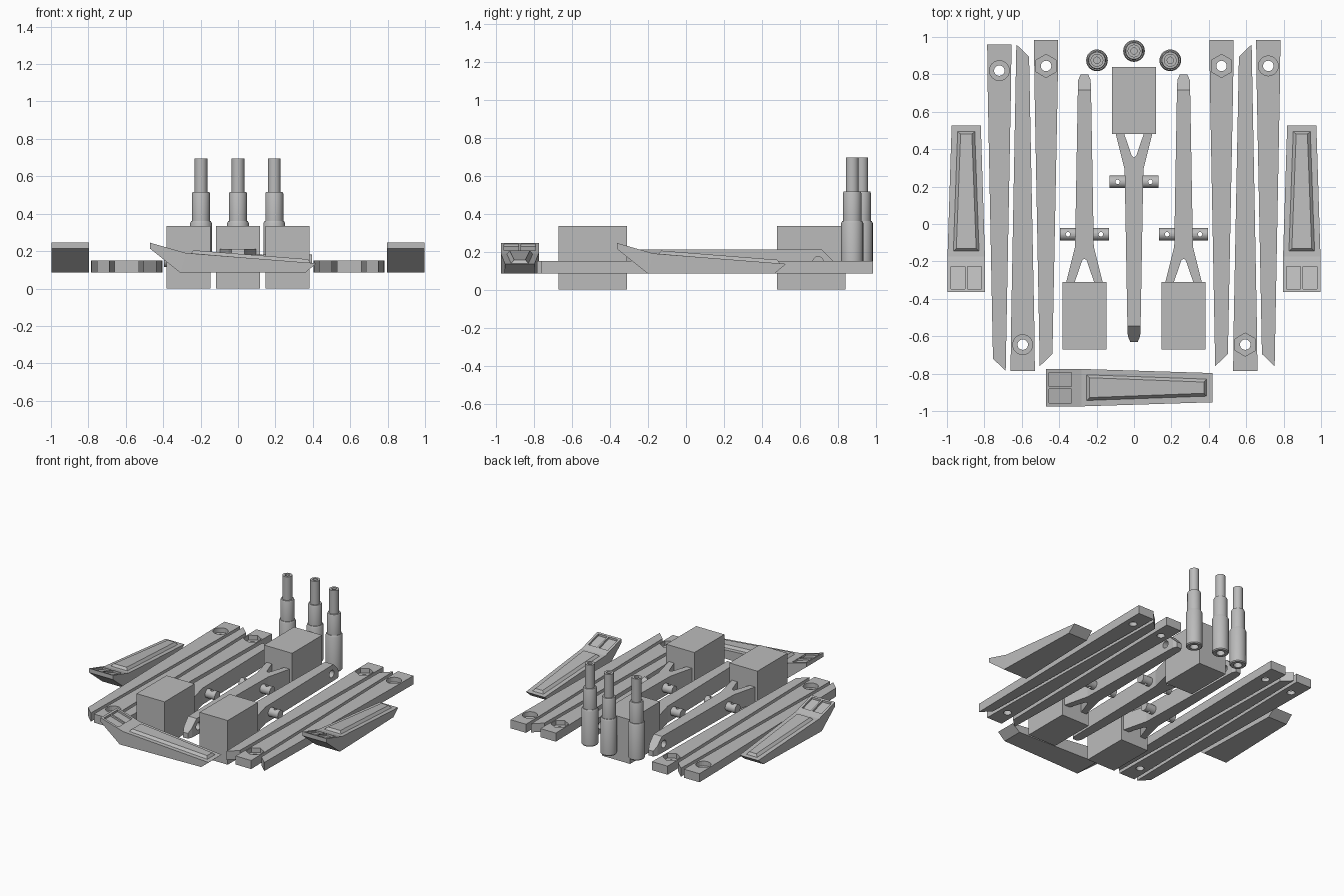
import bpy, bmesh, math
from mathutils import Matrix, Vector

if "Cube" in bpy.data.objects:
    bpy.data.objects.remove(bpy.data.objects["Cube"])

grey = bpy.data.materials.new("plain_grey")
grey.diffuse_color = (0.5, 0.5, 0.5, 1)
grey.use_nodes = True
grey.node_tree.nodes["Principled BSDF"].inputs["Base Color"].default_value = grey.diffuse_color
Z0 = 0.085  # underside of the flat parts


def finish(bm, name):
    bmesh.ops.recalc_face_normals(bm, faces=bm.faces)
    me = bpy.data.meshes.new(name)
    bm.to_mesh(me)
    bm.free()
    me.materials.append(grey)
    ob = bpy.data.objects.new(name, me)
    bpy.context.collection.objects.link(ob)
    return ob


def loft(rings, name):
    """Closed solid through rings of equal point count."""
    bm = bmesh.new()
    vs = [[bm.verts.new(p) for p in r] for r in rings]
    n = len(vs[0])
    for a, b in zip(vs, vs[1:]):
        for i in range(n):
            bm.faces.new((a[i], a[(i + 1) % n], b[(i + 1) % n], b[i]))
    bm.faces.new(vs[0])
    bm.faces.new(vs[-1])
    return finish(bm, name)


def plate(outline, z0, z1, name):
    return loft([[(x, y, z) for x, y in outline] for z in (z0, z1)], name)


def box(x0, x1, y0, y1, z0, z1, name):
    return plate([(x0, y0), (x1, y0), (x1, y1), (x0, y1)], z0, z1, name)


def rod(center, r, length, axis, name, sides=24):
    bm = bmesh.new()
    bmesh.ops.create_cone(bm, cap_ends=True, segments=sides, radius1=r, radius2=r, depth=length)
    rot = Matrix.Rotation(math.pi / 2, 4, 'Y') if axis == 'X' else Matrix()
    bmesh.ops.transform(bm, matrix=Matrix.Translation(center) @ rot, verts=bm.verts)
    return finish(bm, name)


def combine(ob, other, op='DIFFERENCE'):
    """Boolean the other solid into ob, then drop it."""
    m = ob.modifiers.new("bool", 'BOOLEAN')
    m.object, m.operation, m.solver = other, op, 'EXACT'
    bpy.context.view_layer.objects.active = ob
    bpy.ops.object.modifier_apply(modifier=m.name)
    bpy.data.objects.remove(other, do_unlink=True)


def smooth(ob):
    bpy.ops.object.select_all(action='DESELECT')
    ob.select_set(True)
    bpy.context.view_layer.objects.active = ob
    bpy.ops.object.shade_smooth_by_angle(angle=math.radians(30))


# Tapered rails: centre x, end y of the head, direction of the head, long-tip side, socket sides
def rail(cx, head, d, long_side, sides, name):
    tip, short = head - d * 1.745, head - d * 1.68
    left, right = (tip, short) if long_side < 0 else (short, tip)
    knee = head - d * 0.25
    pts = [(cx - 0.065, head), (cx + 0.065, head), (cx + 0.062, knee), (cx + 0.034, right),
           (cx - 0.034, left), (cx - 0.062, knee)]
    ob = plate(pts, Z0, 0.15, name)
    hy = head - d * 0.14
    combine(ob, rod((cx, hy, 0.1), 0.028, 0.3, 'Z', "bolt_cutter"))
    socket = rod((0, 0, 0.165), 0.062 if sides == 6 else 0.053, 0.1, 'Z', "socket_cutter", sides)
    socket.data.transform(Matrix.Translation((cx, hy, 0)))
    combine(ob, socket)


rail(-0.72, 0.96, 1, 1, 24, "rail_1")
rail(-0.595, -0.785, -1, -1, 24, "rail_2")
rail(-0.47, 0.985, 1, -1, 6, "rail_3")
rail(0.468, 0.985, 1, -1, 6, "rail_4")
rail(0.595, -0.785, -1, 1, 6, "rail_5")
rail(0.718, 0.985, 1, 1, 24, "rail_6")


# Forked arms with a block at one end and a cross pin
def arm(cx, flip, name):
    right = [(0.033, 0.77), (0.035, 0.73), (0.05, -0.12), (0.10, -0.32), (0.055, -0.32),
             (0.012, -0.195)]
    outline = [(0.02, 0.80)] + right + [(0, -0.185)]
    outline += [(-x, y) for x, y in reversed(right)] + [(-0.02, 0.80)]
    bar = plate(outline, Z0, 0.21, name + "_bar")
    wedge = [(0.715, 0.211), (0.81, 0.115), (0.85, 0.115), (0.85, 0.25), (0.715, 0.25)]
    combine(bar, loft([[(x, y, z) for y, z in wedge] for x in (-0.1, 0.1)], "tip_cutter"))
    combine(bar, rod((0, 0.695, 0.145), 0.028, 0.3, 'X', "eye_cutter"))
    pin = rod((0, -0.055, 0.148), 0.033, 0.26, 'X', name + "_pin")
    for s in (-1, 1):
        combine(pin, rod((s * 0.088, -0.055, 0.15), 0.012, 0.2, 'Z', "pin_hole_cutter", 16))
    block = box(-0.118, 0.118, -0.67, -0.31, 0, 0.335, name + "_block")
    for ob in (bar, pin, block):
        ob.location = (cx, 0.17 if flip else 0, 0)
        ob.rotation_euler.z = math.pi if flip else 0
    smooth(pin)


arm(-0.265, False, "left_arm")
arm(0, True, "middle_arm")
arm(0.265, False, "right_arm")

# Stepped tubes, lathed from one profile with blind holes in both ends
TUBE = [(0.0, 0.14), (0.03, 0.14), (0.03, Z0), (0.052, Z0), (0.058, 0.092), (0.058, 0.35),
        (0.052, 0.362), (0.048, 0.362), (0.048, 0.508), (0.044, 0.517), (0.034, 0.517),
        (0.034, 0.695), (0.017, 0.695), (0.017, 0.64), (0.0, 0.64)]
for i, (cx, cy) in enumerate([(-0.198, 0.875), (0, 0.925), (0.194, 0.875)]):
    bm = bmesh.new()
    vs = [bm.verts.new((r, 0, z)) for r, z in TUBE]
    edges = [bm.edges.new(p) for p in zip(vs, vs[1:])]
    bmesh.ops.spin(bm, geom=vs + edges, axis=(0, 0, 1), cent=(0, 0, 0),
                   angle=2 * math.pi, steps=28, use_duplicate=False)
    bmesh.ops.remove_doubles(bm, verts=bm.verts, dist=1e-4)
    tube = finish(bm, f"tube_{i + 1}")
    tube.location = (cx, cy, 0)
    smooth(tube)


# Pointed shoes: side profile with tapering width, raised pad, two sunken windows
def half_width(u):
    return 0.1 if u < -0.28 else 0.1 - 0.022 * (u + 0.28) / 0.7


def top_z(u):
    return 0.19 - 0.055 * (u + 0.28) / 0.7


def shoe(cx, cy, turn, name):
    # each station: u of the top point, top z, u of the bottom point, bottom z
    stations = [(-0.47, 0.245, -0.47, 0.213), (-0.28, 0.19, -0.31, Z0), (0.42, 0.135, 0.36, Z0)]
    rings = []
    for ut, zt, ub, zb in stations:
        wt, wb = half_width(ut), half_width(ub)
        rings.append([(ut, -wt, zt), (ut, wt, zt), (ub, wb, zb), (ub, -wb, zb)])
    body = loft(rings, name + "_body")
    slope = -0.055 / 0.19
    for s in (-1, 1):
        y0, y1 = sorted((s * 0.006, s * 0.082))
        ring = lambda dz: [(u, y, 0.245 + slope * (u + 0.47) + dz)
                           for u, y in ((-0.455, y0), (-0.333, y0), (-0.333, y1), (-0.455, y1))]
        combine(body, loft([ring(-0.015), ring(0.05)], "window_cutter"))
    pad = []
    for inset, dz in ((0, -0.005), (0.02, 0.018)):
        u0, u1, w0, w1 = -0.257 + inset, 0.39 - inset * 0.8, 0.073 - inset, 0.05 - inset
        pad.append([(u0, -w0, top_z(u0) + dz), (u1, -w1, top_z(u1) + dz),
                    (u1, w1, top_z(u1) + dz), (u0, w0, top_z(u0) + dz)])
    top = loft(pad, name + "_pad")
    for ob in (body, top):
        ob.location = (cx, cy, 0)
        ob.rotation_euler.z = turn


shoe(0, -0.875, 0, "front_shoe")
shoe(-0.897, 0.107, math.pi / 2, "left_shoe")
shoe(0.897, 0.107, math.pi / 2, "right_shoe")
